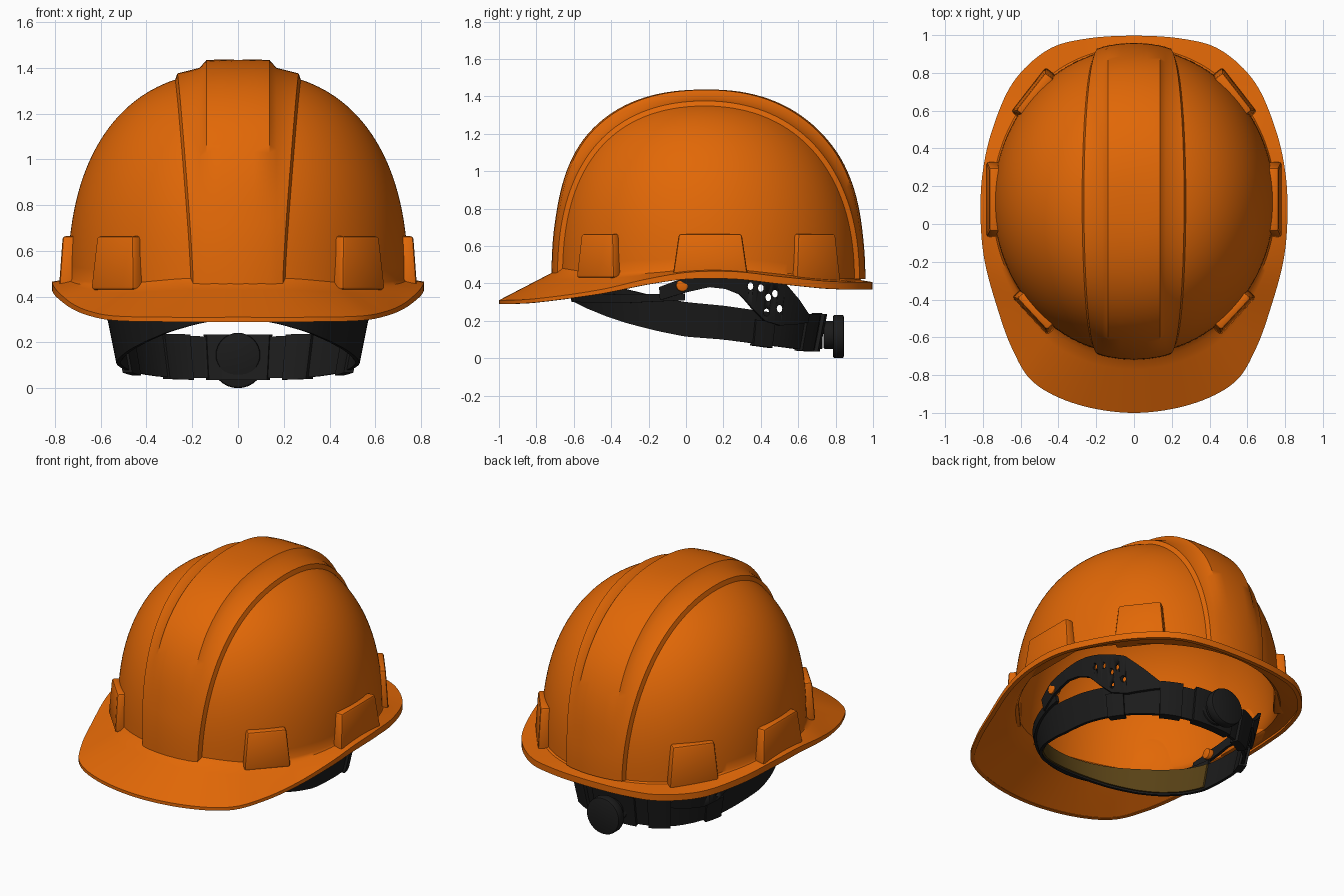
import bpy, bmesh, math
from mathutils import Vector

if "Cube" in bpy.data.objects:
    bpy.data.objects.remove(bpy.data.objects["Cube"])

def material(name, rgb):
    m = bpy.data.materials.new(name)
    m.diffuse_color = (*rgb, 1)
    m.use_nodes = True
    m.node_tree.nodes["Principled BSDF"].inputs["Base Color"].default_value = m.diffuse_color
    return m

ORANGE = material("safety orange", (0.76, 0.138, 0.002))
BLACK = material("black plastic", (0.0115, 0.0115, 0.0115))
OLIVE = material("olive sweat pad", (0.10, 0.055, 0.008))

def finish(name, bm, mat, mods=(), recalc=True):
    if recalc:
        bmesh.ops.recalc_face_normals(bm, faces=bm.faces)
    me = bpy.data.meshes.new(name)
    bm.to_mesh(me)
    bm.free()
    me.materials.append(mat)
    ob = bpy.data.objects.new(name, me)
    bpy.context.collection.objects.link(ob)
    bpy.ops.object.select_all(action='DESELECT')
    ob.select_set(True)
    bpy.context.view_layer.objects.active = ob
    for kind, opts in mods:
        mod = ob.modifiers.new(kind, kind)
        for k, v in opts.items():
            setattr(mod, k, v)
        bpy.ops.object.modifier_apply(modifier=mod.name)
    bpy.ops.object.shade_smooth_by_angle(angle=math.radians(35))
    return ob

def grid(rows, closed=False, caps=False):
    bm = bmesh.new()
    v = [[bm.verts.new(p) for p in r] for r in rows]
    n = len(rows[0])
    for a, b in zip(v, v[1:]):
        for i in range(n if closed else n - 1):
            k = (i + 1) % n
            bm.faces.new((a[i], a[k], b[k], b[i]))
    if caps:
        bm.faces.new(v[0])
        bm.faces.new(v[-1])
    bmesh.ops.remove_doubles(bm, verts=bm.verts, dist=1e-5)
    return bm

def smooth(t):
    t = max(0, min(1, t))
    return t * t * (3 - 2 * t)

# Dome: a super-ellipsoid, a little squarer at the front
A, B, C, CY, CZ = 0.745, 0.812, 0.965, 0.12, 0.42

def power(sin_th):
    return 2.42 - 0.12 * sin_th

def inside(x, y, z):
    r = math.hypot(x / A, y / B)
    p = power(y / B / max(1e-6, r))
    return r ** p + max(0, z / C) ** p < 1

# Brim edge (x, y, z) and height of the dome foot, front to back
half = [(0, -1, .31, .47), (.3, -.955, .31, .468), (.53, -.84, .315, .455), (.645, -.66, .335, .445),
        (.725, -.44, .37, .45), (.79, -.2, .425, .46), (.812, .02, .46, .475), (.803, .26, .463, .475),
        (.75, .5, .437, .455), (.64, .75, .412, .43), (.46, .92, .407, .42), (.26, .98, .407, .418),
        (0, .997, .407, .418)]
loop = [Vector(p) for p in half] + [Vector((-p[0], *p[1:])) for p in half[-2:0:-1]]
edge = []
for i in range(len(loop)):
    a, b, c, d = (loop[(i + k) % len(loop)] for k in (-1, 0, 1, 2))
    for s in range(8):
        t = s / 8
        edge.append(b + (c - a) * (t / 2) + (a * 2 - b * 5 + c * 4 - d) * (t * t / 2)
                    + (b * 3 - a - c * 3 + d) * (t ** 3 / 2))

def dome_point(e, phi):
    th = math.atan2((e[1] - CY) / B, e[0] / A)
    p = power(math.sin(th))
    z = e[3] + (CZ + C - e[3]) * math.sin(phi) ** (2 / p)
    r = max(0, 1 - max(0, (z - CZ) / C) ** p) ** (1 / p)
    return Vector((A * r * math.cos(th), CY + B * r * math.sin(th), z))

# rows: rolled lip, brim from the edge inwards, then the dome
rows = [[Vector((e[0], e[1], e[2] - .02 - .02 * smooth(e[1] + .7))) for e in edge]]
for s in (1, .97, .75, .5, .25, .08):
    rows.append([dome_point(e, 0).lerp(Vector(e[:3]), s) for e in edge])
for j in range(41):
    rows.append([dome_point(e, max(.004, math.pi / 2 * j / 40)) for e in edge])
finish("shell", grid(rows, closed=True), ORANGE,
       [('SOLIDIFY', dict(thickness=0.025, offset=-1))], recalc=False)

# Raised two-step ridge over the crown
def ridge_point(x, al, h):
    lo, hi = 0, 2
    for _ in range(30):
        s = (lo + hi) / 2
        if inside(x, -s * math.cos(al), s * math.sin(al)):
            lo = s
        else:
            hi = s
    s = lo + h
    return Vector((x, CY - s * math.cos(al), CZ + s * math.sin(al)))

rows = []
for j in range(81):
    al = 0.03 + (math.pi - 0.035) * j / 80
    w = 0.207 + 0.07 * math.sin(al) ** 1.5
    f = smooth((al - .35) / .55) * smooth((math.pi - .2 - al) / .6)
    prof = [(w + .004, -.015), (w - .012, .024), (.168, .026), (.138, .027 + .029 * f),
            (.07, .027 + .026 * f), (0, .027 + .023 * f)]
    cols = [(-x, h) for x, h in prof] + prof[-2::-1]
    rows.append([ridge_point(x, al, h) for x, h in cols])
finish("crown_ridge", grid(rows), ORANGE, recalc=False)

# Accessory lugs round the foot of the dome
def lug(name, sx, x, y, ang, width, z0):
    n = Vector((math.cos(ang), math.sin(ang), 0))
    u = Vector((-n.y, n.x, 0))
    rows = []
    for z, k, out in ((z0, .5, 0), (.665, .42, -.016)):
        row = []
        for du, dv in ((-k, -.075), (k, -.075), (k, out), (-k, out)):
            p = Vector((x, y, z)) + u * (du * width) + n * dv
            row.append((p.x * sx, p.y, p.z))
        rows.append(row)
    finish(name, grid(rows, True, True), ORANGE,
           [('BEVEL', dict(width=.014, segments=2))])

for side, sx in (("right", 1), ("left", -1)):
    lug("front_lug_" + side, sx, .552, -.488, math.radians(-43), .275, .43)
    lug("side_lug_" + side, sx, .782, .13, 0, .4, .445)
    lug("rear_lug_" + side, sx, .56, .712, math.radians(38), .30, .41)

# Suspension strips follow an oval that flares upward; table rows are (y, low z, high z)
HA, HB, HY = 0.532, 0.635, 0.075
FULL = 1.2   # how square the back of the oval is

def oval(t, off, z=.2):
    k = 1 / FULL if math.cos(t) < 0 else 1
    s, c = math.sin(t), math.cos(t)
    off += (z - .2) * .2
    return (math.copysign((HA + off) * abs(s) ** k, s), HY - math.copysign((HB + off) * abs(c) ** k, c), z)

def angle(y):
    c = max(-1, min(1, (HY - y) / HB))
    return math.acos(c if c > 0 else -abs(c) ** FULL)

def heights(table, y):
    if y <= table[0][0]:
        return table[0][1:]
    for p, q in zip(table, table[1:]):
        if y <= q[0]:
            t = (y - p[0]) / (q[0] - p[0])
            return p[1] + (q[1] - p[1]) * t, p[2] + (q[2] - p[2]) * t
    return table[-1][1:]

def strip(name, table, t0, t1, off, thick, mat=BLACK, n=32):
    rows = []
    for i in range(n + 1):
        t = t0 + (t1 - t0) * i / n
        lo, hi = heights(table, oval(t, 0)[1])
        rows.append([oval(t, o, z) for o, z in
                     ((off, lo), (off + thick, lo), (off + thick, hi), (off, hi))])
    return finish(name, grid(rows, True, t1 - t0 < 6.28), mat)

band = [(-.56, .30, .42), (-.5, .265, .41), (-.4, .22, .395), (-.3, .185, .37), (-.15, .145, .33),
        (0, .115, .30), (.2, .10, .28), (.4, .075, .25), (.6, .05, .23), (.75, .04, .225)]
strip("headband", band, -math.pi, math.pi, 0, .018, n=96)
pad_end = angle(.02)
strip("sweat_pad", [(y, lo + .012, hi - .004) for y, lo, hi in band], -pad_end, pad_end,
      -.012, .011, OLIVE, 48)
strip("front_rib", [(-.56, .30, .35), (-.3, .295, .34), (0, .31, .345)], -angle(0), angle(0), .012, .02, n=48)

hanger = [(-.12, .31, .38), (0, .35, .43), (.12, .38, .45), (.2, .37, .46), (.27, .34, .46), (.33, .27, .45),
          (.4, .20, .43), (.48, .175, .40), (.56, .18, .31), (.62, .19, .23)]
holes = [(.43, .245), (.44, .325), (.50, .265), (.40, .375), (.475, .345), (.345, .385)]

def cylinder(name, loc, r, depth, axis, mat, bevel=.008, seg=32, stretch=1):
    bm = bmesh.new()
    bmesh.ops.create_cone(bm, cap_ends=True, segments=seg, radius1=r, radius2=r, depth=depth)
    rot = Vector((0, 0, 1)).rotation_difference(Vector(axis)).to_matrix()
    bmesh.ops.rotate(bm, verts=bm.verts, matrix=rot)
    bmesh.ops.scale(bm, verts=bm.verts, vec=(1, 1, stretch))
    bmesh.ops.translate(bm, verts=bm.verts, vec=loc)
    mods = [('BEVEL', dict(width=bevel, segments=2, limit_method='ANGLE'))] if bevel else []
    return finish(name, bm, mat, mods)

for side, sx in (("right", 1), ("left", -1)):
    def side_strip(name, table, y0, y1, off, thick, n=24):
        t = sorted((sx * angle(y0), sx * angle(y1)))
        return strip(name + "_" + side, table, t[0], t[1], off, thick, n=n)
    plate = side_strip("hanger", hanger, -.12, .62, .024, .018, 40)
    # adjustment holes through the hanger
    for y, z in holes:
        cut = cylinder("hole_cutter", (sx * .5, y, z), .015, .4, (1, 0, 0), BLACK, 0, 12, 1.35)
        mod = plate.modifiers.new("hole", 'BOOLEAN')
        mod.operation, mod.solver, mod.object = 'DIFFERENCE', 'EXACT', cut
        bpy.context.view_layer.objects.active = plate
        bpy.ops.object.modifier_apply(modifier=mod.name)
        bpy.data.objects.remove(cut)
    # buckles on the rear half of the band
    side_strip("buckle", [(y, lo - .012, hi - .05) for y, lo, hi in band], .36, .46, -.012, .045, 8)
    side_strip("rear_loop", [(y, lo - .008, hi + .008) for y, lo, hi in band], .62, .68, -.015, .05, 8)
    # orange key clip
    cylinder("key_clip_" + side, (sx * .585, -.02, .39), .033, .05, (1, 0, 0), ORANGE)

# Ratchet at the back of the band
strip("ratchet_housing", [(.6, .035, .235), (.75, .035, .235)], math.pi - .2, math.pi + .2, -.012, .05)
cylinder("ratchet_inner_disc", (0, .70, .145), .097, .06, (0, 1, 0), BLACK)
cylinder("ratchet_neck", (0, .765, .125), .075, .06, (0, 1, 0), BLACK)
cylinder("ratchet_knob", (0, .815, .116), .116, .06, (0, 1, 0), BLACK, .012)
